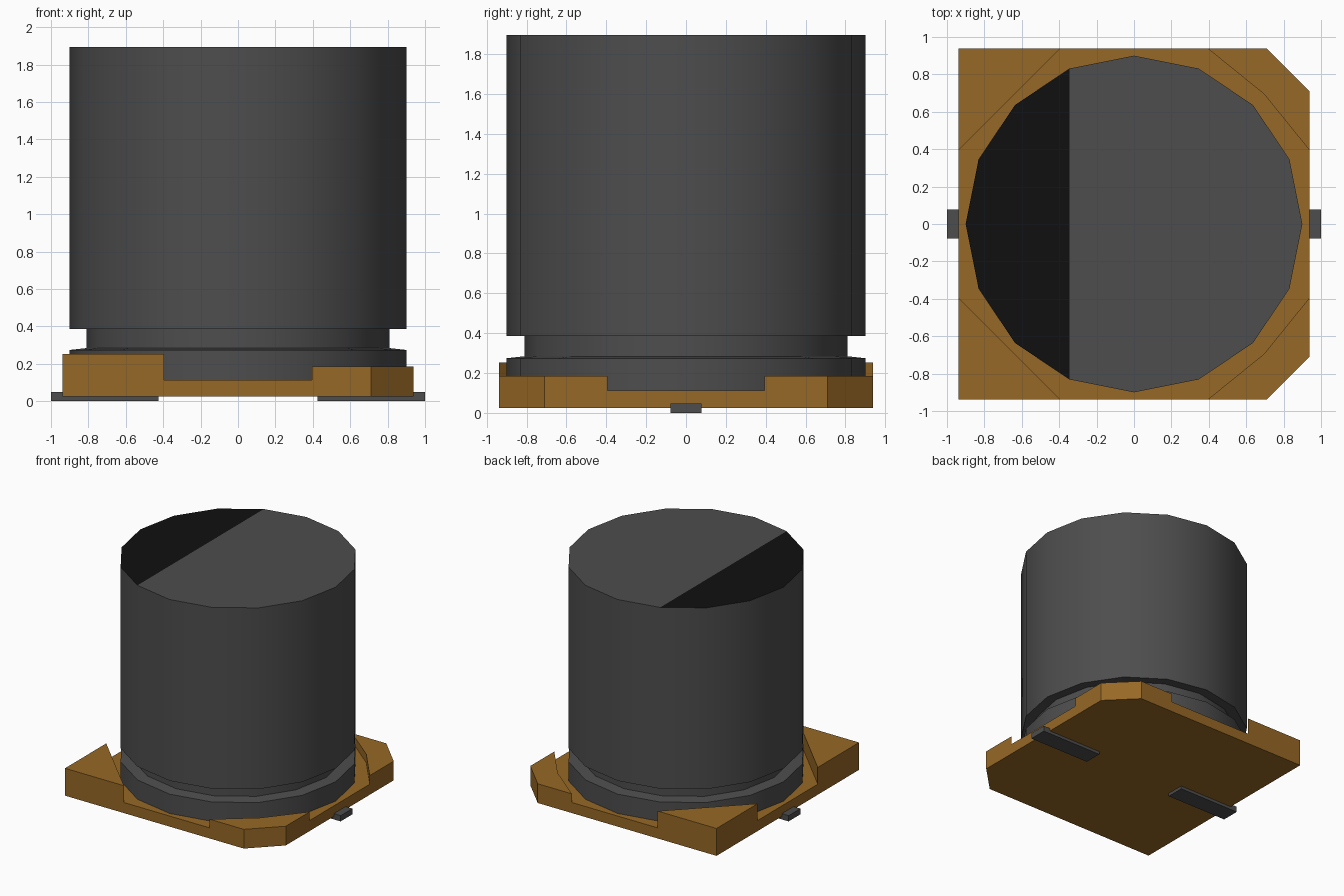
import bpy, bmesh, math

cube = bpy.data.objects.get("Cube")
if cube:
    bpy.data.objects.remove(cube, do_unlink=True)


def material(name, rgb):
    m = bpy.data.materials.new(name)
    m.use_nodes = True
    m.diffuse_color = (*rgb, 1)
    m.node_tree.nodes["Principled BSDF"].inputs["Base Color"].default_value = (*rgb, 1)
    return m


GREY = material("dark grey metal", (0.075, 0.075, 0.075))
BLACK = material("black marking", (0.005, 0.005, 0.005))
BROWN = material("brown plastic", (0.31, 0.139, 0.019))


def finish(bm, name, mats):
    bmesh.ops.recalc_face_normals(bm, faces=bm.faces[:])
    mesh = bpy.data.meshes.new(name)
    bm.to_mesh(mesh)
    bm.free()
    for m in mats:
        mesh.materials.append(m)
    obj = bpy.data.objects.new(name, mesh)
    bpy.context.collection.objects.link(obj)
    return obj


def extrude_up(bm, faces, height):
    out = bmesh.ops.extrude_face_region(bm, geom=faces)["geom"]
    verts = [g for g in out if isinstance(g, bmesh.types.BMVert)]
    bmesh.ops.translate(bm, verts=verts, vec=(0, 0, height))
    return [g for g in out if isinstance(g, bmesh.types.BMFace)]


# Base plate: one plan outline with four corner faces raised into posts
H, N, C, B = 0.9375, 0.395, 0.71, 0.695      # half size, notch, chamfer, inner bend
Z0, Z_FLOOR = 0.025, 0.113
bm = bmesh.new()
verts = {}


def vert(x, y):
    if (x, y) not in verts:
        verts[(x, y)] = bm.verts.new((x, y, Z0))
    return verts[(x, y)]


bm.faces.new([vert(*p) for p in [
    (-N, -H), (N, -H), (B, -B), (H, -N), (H, N), (B, B), (N, H), (-N, H), (-H, N), (-H, -N)]])
for s in (-1, 1):
    bm.faces.new([vert(*p) for p in [(-N, s * H), (-H, s * H), (-H, s * N)]])
    bm.faces.new([vert(*p) for p in [
        (N, s * H), (C, s * H), (H, s * C), (H, s * N), (B, s * B)]])
tops = extrude_up(bm, bm.faces[:], Z_FLOOR - Z0)
corners = [(f, f.calc_center_median().x) for f in tops if len(f.verts) < 9]
for face, x in corners:
    extrude_up(bm, [face], (0.253 if x < 0 else 0.185) - Z_FLOOR)
bmesh.ops.recalc_face_normals(bm, faces=bm.faces[:])
bmesh.ops.dissolve_limit(bm, angle_limit=math.radians(1), verts=bm.verts[:], edges=bm.edges[:])
finish(bm, "base_plate", [BROWN])

# Can: sixteen-sided turned profile with a crimp groove, top split for the polarity mark
SIDES = 16
profile = [(0.9, 0.113), (0.9, 0.274), (0.81, 0.284), (0.81, 0.392), (0.9, 0.385), (0.9, 1.895)]
bm = bmesh.new()
rings = [[bm.verts.new((r * math.cos(2 * math.pi * i / SIDES),
                        r * math.sin(2 * math.pi * i / SIDES), z)) for i in range(SIDES)]
         for r, z in profile]
for low, high in zip(rings, rings[1:]):
    for i in range(SIDES):
        j = (i + 1) % SIDES
        bm.faces.new((low[i], low[j], high[j], high[i]))
bm.faces.new(rings[0][::-1])
top = rings[-1]
bm.faces.new(top[5:12]).material_index = 1       # marked segment on the right (-x) side
bm.faces.new(top[11:] + top[:6])
can = finish(bm, "can", [GREY, BLACK])
bpy.ops.object.select_all(action="DESELECT")
can.select_set(True)
bpy.context.view_layer.objects.active = can
bpy.ops.object.shade_smooth_by_angle(angle=math.radians(30))

# Solder leads under the plate
for side, name in ((1, "left_lead"), (-1, "right_lead")):
    bm = bmesh.new()
    bmesh.ops.create_cube(bm, size=1)
    bmesh.ops.scale(bm, vec=(0.575, 0.155, 0.048), verts=bm.verts[:])
    bmesh.ops.translate(bm, vec=(side * 0.7125, 0, 0.024), verts=bm.verts[:])
    finish(bm, name, [GREY])
